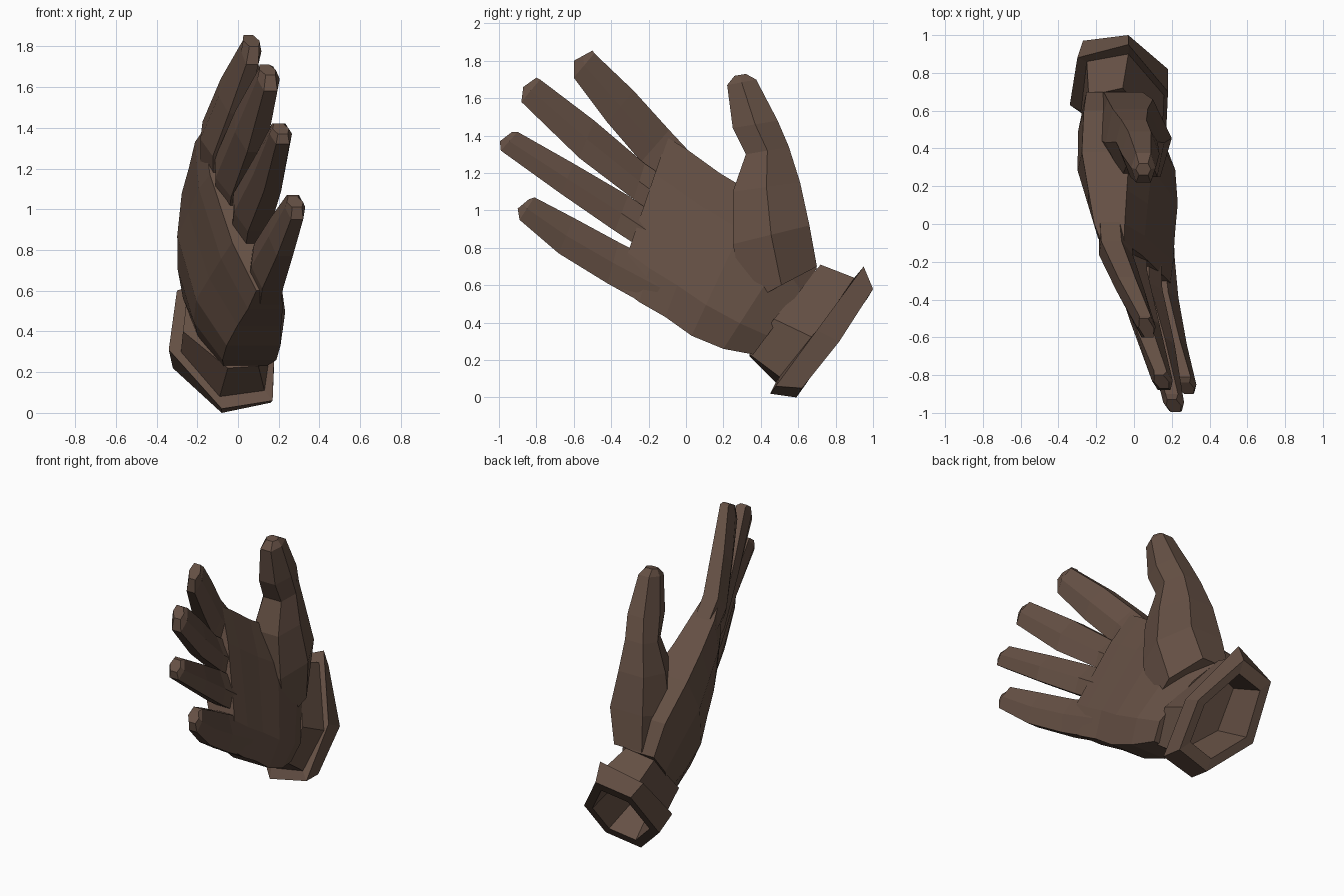
import bpy, bmesh
from mathutils import Vector

leather = bpy.data.materials.new("brown_leather")
leather.diffuse_color = (0.13, 0.08, 0.058, 1)

# Cross-sections: (position between the two edges, offset through the thickness)
HEX = [(0, -.3), (0, .3), (.5, .5), (1, .3), (1, -.3), (.5, -.5)]
OCT = [(0, -.3), (0, .33), (.22, .5), (.75, .45), (1, .3), (1, -.3), (.72, -.5), (.3, -.5)]


def section(profile, low, high, thick):
    """Ring of points between a low edge and a high edge, thickness along x."""
    a, b = Vector(low), Vector(high)
    return [a.lerp(b, s) + Vector((t * thick, 0, 0)) for s, t in profile]


def loft(name, rings):
    bm = bmesh.new()
    rows = [[bm.verts.new(p) for p in ring] for ring in rings]
    n = len(rows[0])
    for r0, r1 in zip(rows, rows[1:]):
        for i in range(n):
            j = (i + 1) % n
            bm.faces.new((r0[i], r0[j], r1[j], r1[i]))
    bm.faces.new(rows[0])
    bm.faces.new(rows[-1])
    bmesh.ops.recalc_face_normals(bm, faces=bm.faces)
    mesh = bpy.data.meshes.new(name)
    bm.to_mesh(mesh)
    bm.free()
    mesh.materials.append(leather)
    obj = bpy.data.objects.new(name, mesh)
    bpy.context.collection.objects.link(obj)


def limb(name, profile, *stations):
    loft(name, [section(profile, *s) for s in stations])


def shrink(ring, k, shift=(0, 0, 0)):
    c = sum(ring, Vector()) / len(ring)
    return [c + (p - c) * k + Vector(shift) for p in ring]


def pts(*coords):
    return [Vector(c) for c in coords]


# Cuff: six-sided sleeve, thick rim and hollow opening
wrist = pts((-.05, .34, .22), (.10, .34, .23), (.15, .47, .42),
            (-.06, .72, .71), (-.24, .68, .66), (-.27, .46, .40))
sleeve = pts((-.09, .48, .08), (.13, .50, .11), (.16, .68, .32),
             (-.03, .90, .64), (-.25, .86, .58), (-.28, .60, .30))
rim_front = pts((-.08, .45, .02), (.17, .48, .06), (.18, .70, .36),
                (-.03, .95, .70), (-.30, .88, .60), (-.34, .63, .31))
rim_back = pts((-.08, .59, .0), (.16, .62, .05), (.18, .82, .30),
               (-.03, 1.0, .58), (-.27, .97, .53), (-.32, .74, .22))
loft("cuff", [wrist, sleeve, rim_front, rim_back, shrink(rim_back, .76),
              shrink(wrist, .8, (0, .05, -.035))])

# Palm, from the wrist to the knuckles
limb("palm", OCT,
     ((.03, .36, .23), (-.15, .70, .69), .34),
     ((.05, .20, .26), (-.14, .60, .88), .42),
     ((.07, .03, .33), (-.15, .38, 1.08), .42),
     ((.10, -.11, .43), (-.14, .18, 1.20), .34),
     ((.13, -.25, .51), (-.13, 0, 1.33), .27),
     ((.15, -.37, .60), (-.11, -.10, 1.39), .20))

# Thumb with its fleshy base
limb("thumb", HEX,
     ((.02, .32, .50), (-.06, .70, .70), .34),
     ((.02, .25, .82), (-.02, .66, .92), .40),
     ((.03, .25, 1.10), (-.02, .61, 1.15), .31),
     ((.03, .32, 1.30), (.00, .55, 1.34), .22),
     ((.04, .25, 1.44), (.03, .49, 1.48), .20),
     ((.05, .22, 1.67), (.05, .375, 1.70), .13),
     ((.05, .26, 1.72), (.05, .32, 1.73), .08))

# Fingers: low edge, high edge and thickness at each station
limb("index_finger", HEX,
     ((-.07, -.10, 1.10), (-.13, .05, 1.28), .17),
     ((-.07, -.24, 1.26), (-.12, -.09, 1.43), .18),
     ((0, -.42, 1.47), (-.04, -.28, 1.64), .15),
     ((.07, -.60, 1.71), (.06, -.49, 1.84), .10),
     ((.08, -.60, 1.80), (.05, -.50, 1.855), .08))
limb("middle_finger", HEX,
     ((0, -.10, .92), (-.05, 0, 1.10), .18),
     ((.02, -.28, 1.06), (-.06, -.22, 1.25), .18),
     ((.09, -.57, 1.28), (.03, -.49, 1.48), .15),
     ((.16, -.88, 1.58), (.14, -.78, 1.70), .11),
     ((.16, -.87, 1.66), (.13, -.80, 1.71), .08))
limb("ring_finger", HEX,
     ((.08, -.15, .74), (.02, -.08, .92), .18),
     ((.10, -.38, .89), (.03, -.31, 1.08), .17),
     ((.17, -.67, 1.09), (.12, -.60, 1.25), .14),
     ((.22, -.99, 1.32), (.20, -.90, 1.42), .11),
     ((.22, -.995, 1.37), (.20, -.93, 1.42), .08))
limb("little_finger", HEX,
     ((.15, -.15, .46), (.10, -.10, .70), .17),
     ((.17, -.42, .61), (.13, -.36, .83), .17),
     ((.23, -.68, .77), (.20, -.60, .96), .13),
     ((.29, -.89, .95), (.27, -.81, 1.07), .10),
     ((.29, -.90, 1.01), (.27, -.84, 1.06), .08))
